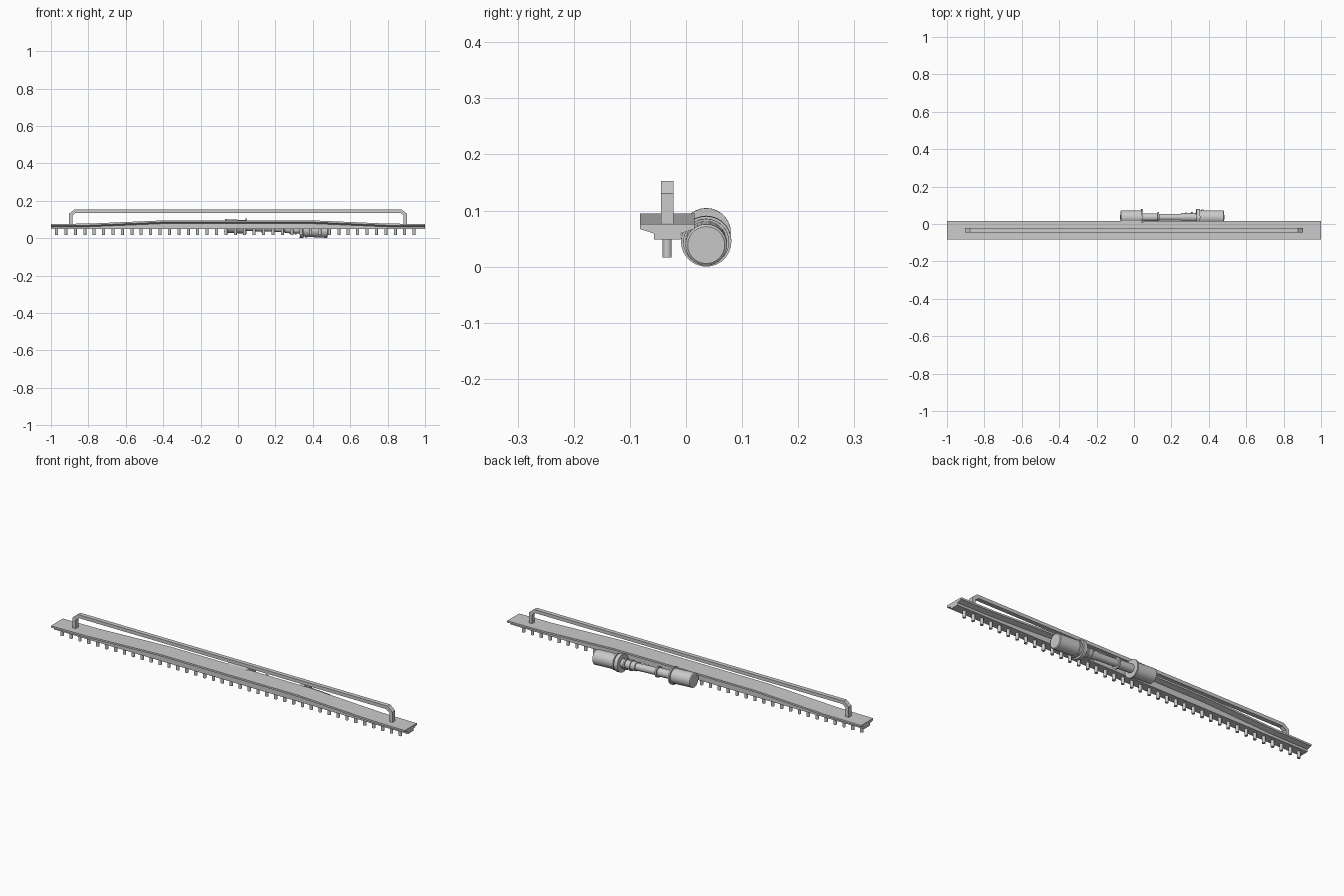
import bpy, bmesh, math
from mathutils import Vector, Matrix

if "Cube" in bpy.data.objects:
    bpy.data.objects.remove(bpy.data.objects["Cube"])

YC = -0.0335  # centre line of the plate, pegs and handle


def finish(name, bm):
    bmesh.ops.recalc_face_normals(bm, faces=bm.faces)
    me = bpy.data.meshes.new(name)
    bm.to_mesh(me)
    bm.free()
    ob = bpy.data.objects.new(name, me)
    bpy.context.collection.objects.link(ob)
    return ob


def loft(name, rings):
    bm = bmesh.new()
    vs = [[bm.verts.new(p) for p in r] for r in rings]
    n = len(rings[0])
    for a, b in zip(vs, vs[1:]):
        for i in range(n):
            bm.faces.new((a[i], a[(i + 1) % n], b[(i + 1) % n], b[i]))
    bm.faces.new(vs[0])
    bm.faces.new(vs[-1])
    return finish(name, bm)


# Arched plate with a keel whose underside stays level
half = [(0.0485, 0.076), (0.0485, 0.067), (0.0235, 0.059)]
keel = [(0.0235, 0.048)]
rings = []
for x, rise in [(-1, 0), (-0.8, 0.002), (-0.4, 0.019), (0.4, 0.019), (0.8, 0.002), (1, 0)]:
    side = [(y, z + rise) for y, z in half] + keel
    rings.append([(x, YC + y, z) for y, z in side] +
                 [(x, YC - y, z) for y, z in reversed(side)])
loft("arched_plate", rings)

# Row of round pegs
bm = bmesh.new()
for i in range(39):
    bmesh.ops.create_cone(bm, cap_ends=True, segments=12, radius1=0.008, radius2=0.008,
                          depth=0.036, matrix=Matrix.Translation((-0.97 + i * 0.0503, YC, 0.034)))
finish("pegs", bm)

# Handle: square bar swept with chamfered corners
outer = [(0.904, 0.068), (0.904, 0.130), (0.876, 0.153)]
inner = [(0.886, 0.068), (0.886, 0.122), (0.868, 0.136)]
pairs = list(zip(outer, inner))
pairs = [((-o[0], o[1]), (-i[0], i[1])) for o, i in pairs] + pairs[::-1]
w = 0.011
loft("handle", [[(o[0], YC - w, o[1]), (o[0], YC + w, o[1]),
                 (i[0], YC + w, i[1]), (i[0], YC - w, i[1])] for o, i in pairs])


# Tilted rear motor: turned parts along one axis
def axis_point(x):
    return Vector((x, 0.036, 0.0605 - 0.05 * (x - 0.04)))


tilt = Vector((1, 0, -0.05)).to_track_quat('Z', 'Y').to_matrix().to_4x4()


def turned(name, profile, segs=28):
    rings = []
    for x, r in profile:
        m = Matrix.Translation(axis_point(x)) @ tilt
        rings.append([m @ Vector((r * math.cos(a), r * math.sin(a), 0))
                      for a in (2 * math.pi * k / segs for k in range(segs))])
    ob = loft(name, rings)
    bpy.context.view_layer.objects.active = ob
    ob.select_set(True)
    bpy.ops.object.shade_smooth_by_angle()
    ob.select_set(False)


turned("left_cylinder", [(-0.072, 0.033), (-0.07, 0.036), (0.038, 0.036)])
turned("left_flange", [(0.038, 0.044), (0.046, 0.044)])
turned("connecting_shaft", [(0.04, 0.021), (0.125, 0.021), (0.126, 0.018),
                            (0.25, 0.018), (0.251, 0.022), (0.34, 0.022)])
for i, (x, r) in enumerate([(0.13, 0.027), (0.28, 0.026), (0.31, 0.028)]):
    turned("shaft_ring_%d" % i, [(x - 0.004, r), (x + 0.004, r)])
turned("right_collar", [(0.332, 0.045), (0.352, 0.045), (0.352, 0.036),
                        (0.36, 0.036), (0.36, 0.041), (0.37, 0.041)])
turned("right_cylinder", [(0.365, 0.037), (0.478, 0.037), (0.481, 0.033)])
